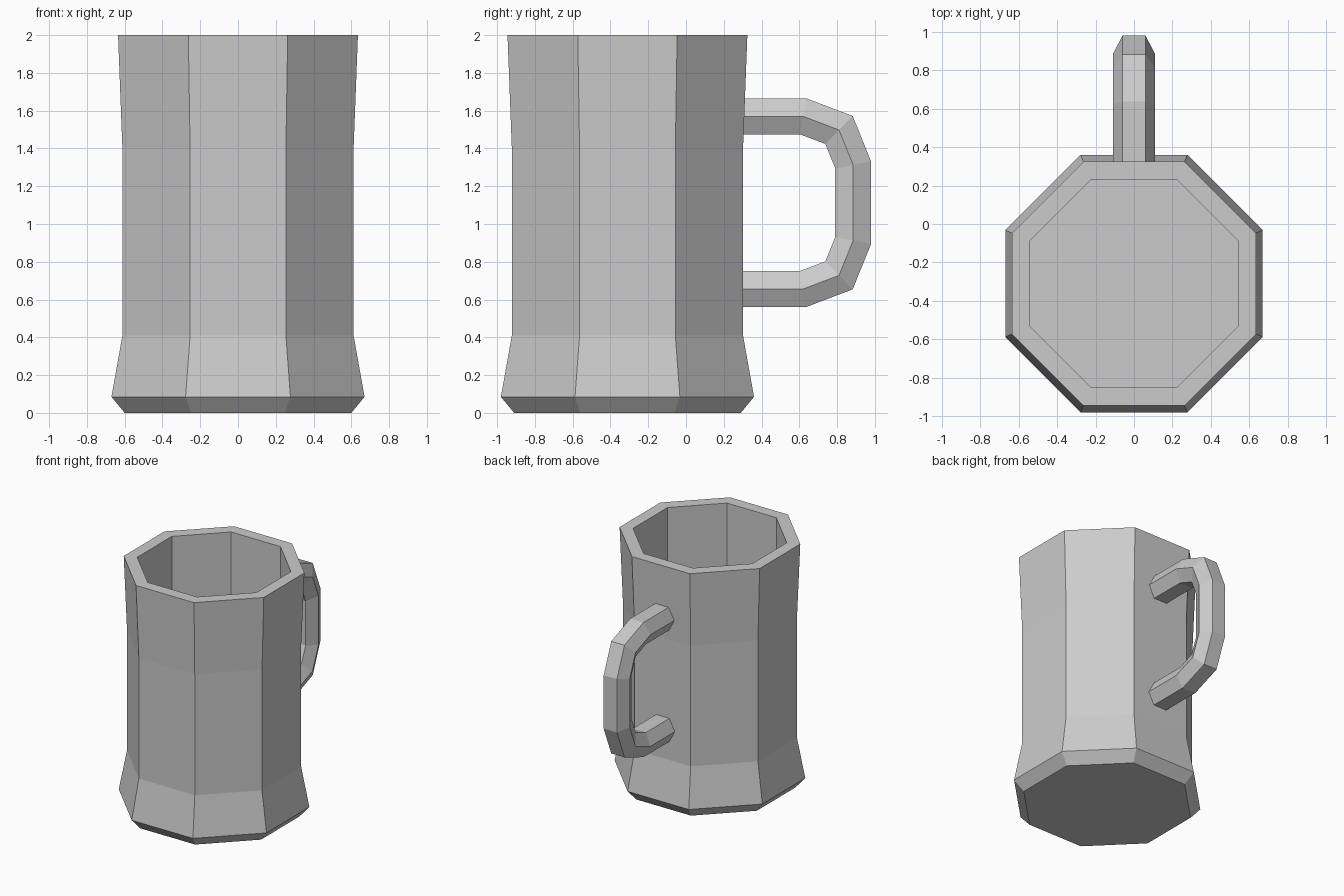
import bpy, bmesh
from math import pi, cos, sin
from mathutils import Vector

cube = bpy.data.objects.get("Cube")
if cube:
    bpy.data.objects.remove(cube, do_unlink=True)

grey = bpy.data.materials.new("light grey")
grey.use_nodes = True
colour = (0.6, 0.6, 0.6, 1)
grey.diffuse_color = colour
grey.node_tree.nodes["Principled BSDF"].inputs["Base Color"].default_value = colour


def loft(name, rings):
    """Skin a list of point rings and cap both ends."""
    bm = bmesh.new()
    loops = [[bm.verts.new(p) for p in ring] for ring in rings]
    n = len(loops[0])
    for a, b in zip(loops, loops[1:]):
        for i in range(n):
            j = (i + 1) % n
            bm.faces.new((a[i], a[j], b[j], b[i]))
    bm.faces.new(loops[0][::-1])
    bm.faces.new(loops[-1])
    bmesh.ops.recalc_face_normals(bm, faces=bm.faces[:])
    mesh = bpy.data.meshes.new(name)
    bm.to_mesh(mesh)
    bm.free()
    mesh.materials.append(grey)
    obj = bpy.data.objects.new(name, mesh)
    bpy.context.collection.objects.link(obj)
    return obj


# Octagonal mug: (distance to flat side, height), up the outside, then down inside
SIDES, CENTRE_Y = 8, -0.31
profile = [(0.6, 0), (0.67, 0.085), (0.612, 0.41), (0.612, 1.4), (0.63, 1.87),
           (0.635, 2), (0.54, 2), (0.54, 0.12)]


def octagon(apothem, z):
    r = apothem / cos(pi / SIDES)
    angles = [(i + 0.5) * 2 * pi / SIDES for i in range(SIDES)]
    return [(r * cos(a), CENTRE_Y + r * sin(a), z) for a in angles]


loft("mug_body", [octagon(*p) for p in profile])

# Handle: hexagonal section swept along a path mirrored about its middle height
MID_Z = 1.113
upper = [(0.28, 0.457), (0.62, 0.457), (0.81, 0.385), (0.885, 0.2)]
path = [Vector((0, y, MID_Z + h)) for y, h in upper]
path += [Vector((0, y, MID_Z - h)) for y, h in reversed(upper)]
section = [(0.11, 0), (0.06, 0.095), (-0.06, 0.095),
           (-0.11, 0), (-0.06, -0.095), (0.06, -0.095)]


def outward(a, b):
    d = (b - a).normalized()
    return Vector((0, -d.z, d.y))


rings = []
for i, p in enumerate(path):
    n1 = outward(path[max(i - 1, 0)], path[max(i, 1)])
    n2 = outward(path[min(i, len(path) - 2)], path[min(i + 1, len(path) - 1)])
    mitre = (n1 + n2).normalized()
    mitre /= mitre.dot(n1)
    rings.append([p + Vector((x, 0, 0)) + mitre * o for x, o in section])
loft("handle", rings)
